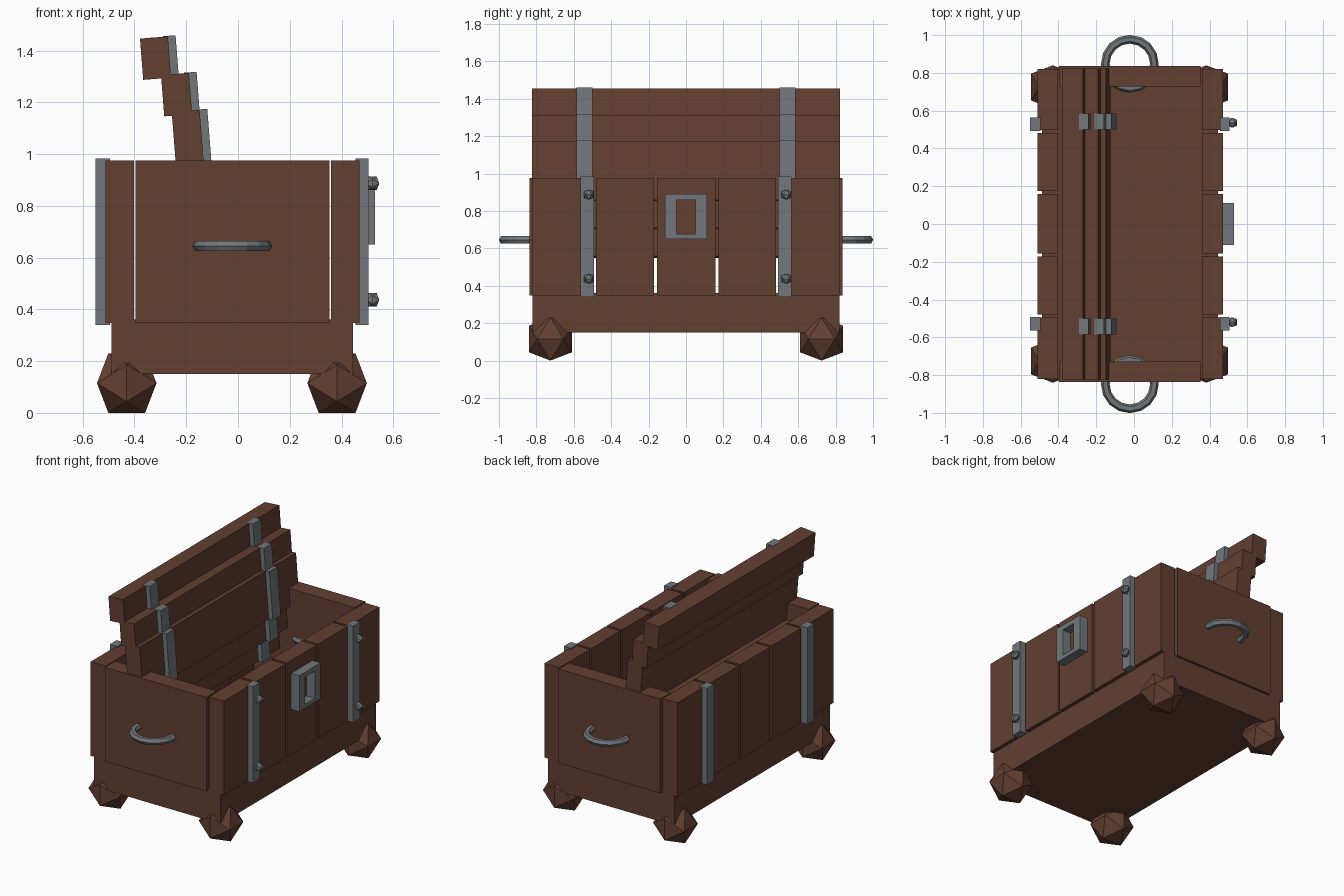
import bpy
import bmesh
import math
from mathutils import Matrix, Vector

if "Cube" in bpy.data.objects:
    bpy.data.objects.remove(bpy.data.objects["Cube"])


def material(name, color):
    mat = bpy.data.materials.new(name)
    mat.use_nodes = True
    mat.diffuse_color = color
    mat.node_tree.nodes["Principled BSDF"].inputs["Base Color"].default_value = color
    return mat


WOOD = material("dark_brown_wood", (0.125, 0.05, 0.031, 1))
IRON = material("grey_iron", (0.17, 0.187, 0.2, 1))


def finish(bm, name, mat):
    bmesh.ops.recalc_face_normals(bm, faces=bm.faces)
    mesh = bpy.data.meshes.new(name)
    bm.to_mesh(mesh)
    bm.free()
    mesh.materials.append(mat)
    obj = bpy.data.objects.new(name, mesh)
    bpy.context.collection.objects.link(obj)
    return obj


def box(name, mat, xs, ys, zs, frame=Matrix()):
    bm = bmesh.new()
    lo, hi = Vector((xs[0], ys[0], zs[0])), Vector((xs[1], ys[1], zs[1]))
    bmesh.ops.create_cube(bm, size=1)
    for v in bm.verts:
        v.co = frame @ Vector([l if c < 0 else h for c, l, h in zip(v.co, lo, hi)])
    return finish(bm, name, mat)


def gem(name, mat, center, half):
    """Twenty-sided solid resting on an edge that runs along x."""
    phi = (1 + math.sqrt(5)) / 2
    bm = bmesh.new()
    for a in (-1, 1):
        for b in (-phi, phi):
            for p in ((a, 0, b), (b, a, 0), (0, b, a)):
                bm.verts.new(Vector(center) + Vector(p) * half / phi)
    bmesh.ops.convex_hull(bm, input=bm.verts)
    return finish(bm, name, mat)


# Base and feet
box("base", WOOD, (-0.488, 0.445), (-0.82, 0.82), (0.15, 0.36))
for x in (-0.43, 0.383):
    for y in (-0.725, 0.725):
        gem("foot", WOOD, (x, y, 0.115), 0.115)

# End panels with ring handles passing through them
for side, name in ((-1, "right"), (1, "left")):
    y_in, y_out = sorted((side * 0.727, side * 0.837))
    box(name + "_end_panel", WOOD, (-0.396, 0.353), (y_in, y_out), (0.348, 0.975))
    bpy.ops.mesh.primitive_torus_add(
        major_segments=16, minor_segments=6, major_radius=0.13, minor_radius=0.023,
        location=(-0.022, side * 0.848, 0.645))
    ring = bpy.context.object
    ring.name = name + "_handle"
    ring.data.materials.append(IRON)

# Upright planks on the two long sides
edges = ((-0.82, -0.495), (-0.48, -0.172), (-0.155, 0.158), (0.175, 0.482), (0.498, 0.82))
for name, xs in (("front_plank", (0.36, 0.47)), ("back_plank", (-0.512, -0.402))):
    for ys in edges:
        box(name, WOOD, xs, ys, (0.348, 0.975))

# Iron straps and rivets
for y in (-0.528, 0.528):
    ys = (y - 0.036, y + 0.036)
    box("front_strap", IRON, (0.455, 0.505), ys, (0.34, 0.983))
    box("back_strap", IRON, (-0.55, -0.495), ys, (0.34, 0.983))
    for z in (0.437, 0.887):
        gem("rivet", IRON, (0.52, y + 0.008, z), 0.026)

# Lock frame
for z in ((0.65, 0.677), (0.857, 0.89)):
    box("lock_rail", IRON, (0.465, 0.53), (-0.112, 0.112), z)
for y in ((-0.112, -0.052), (0.052, 0.112)):
    box("lock_stile", IRON, (0.465, 0.53), y, (0.677, 0.857))

# Open lid: stepped planks, tilted slightly back
tilt = Matrix.Translation((-0.19, 0, 1.01)) @ Matrix.Rotation(math.radians(-4.5), 4, "Y")
for x, z, half in ((0, 0, 0.157), (-0.03, 0.223, 0.08), (-0.1, 0.37, 0.08),
                   (-0.03, -0.223, 0.08), (-0.1, -0.37, 0.08)):
    box("lid_plank", WOOD, (x - 0.054, x + 0.054), (-0.823, 0.823), (z - half, z + half), tilt)
    for y in (-0.543, 0.543):
        box("lid_strap", IRON, (x + 0.035, x + 0.084), (y - 0.042, y + 0.042),
            (z - half - 0.002, z + half + 0.002), tilt)
